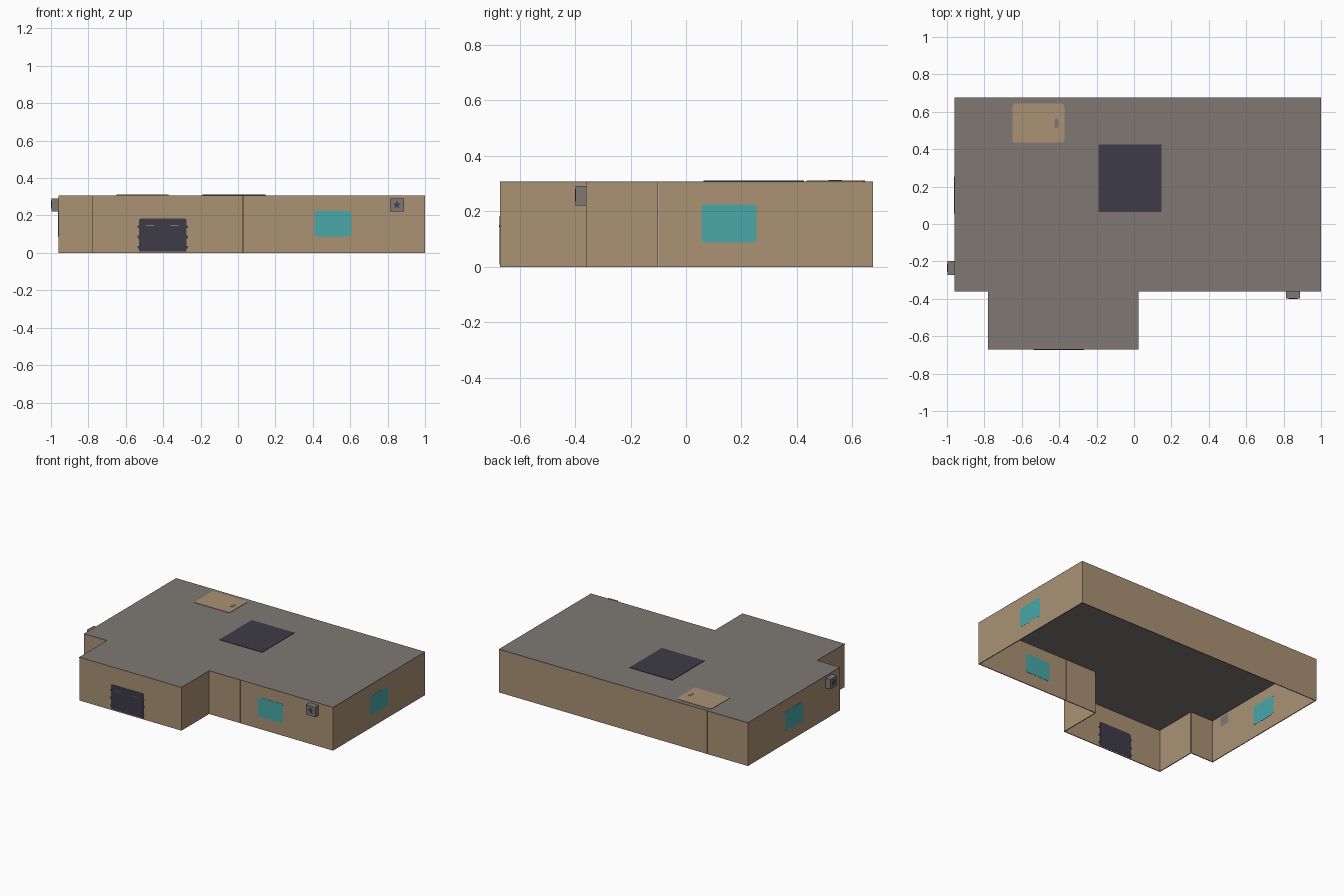
import bpy, bmesh, math
from mathutils import Vector

if "Cube" in bpy.data.objects:
    bpy.data.objects.remove(bpy.data.objects["Cube"])


def material(name, r, g, b):
    lin = [((c / 255 + 0.055) / 1.055) ** 2.4 for c in (r, g, b)]
    m = bpy.data.materials.new(name)
    m.diffuse_color = (*lin, 1)
    m.use_nodes = True
    m.node_tree.nodes["Principled BSDF"].inputs["Base Color"].default_value = m.diffuse_color
    return m


TAN = material("tan wall", 170, 146, 116)
GREY = material("warm grey", 126, 121, 116)
NAVY = material("dark slate", 61, 60, 72)
TEAL = material("teal glass", 72, 168, 169)

X, Y, Z = Vector((1, 0, 0)), Vector((0, 1, 0)), Vector((0, 0, 1))
H, T = 0.305, 0.006            # wall height and thickness


def prism(name, pts, thick, mat, origin, u, v):
    """Extrude a 2D outline (in axes u, v) along u x v, starting at origin."""
    n = u.cross(v)
    bm = bmesh.new()
    low = [bm.verts.new(origin + u * a + v * b) for a, b in pts]
    face = bm.faces.new(low)
    new = bmesh.ops.extrude_face_region(bm, geom=[face])["geom"]
    bmesh.ops.translate(bm, vec=n * thick, verts=[e for e in new if isinstance(e, bmesh.types.BMVert)])
    bmesh.ops.recalc_face_normals(bm, faces=bm.faces)
    me = bpy.data.meshes.new(name)
    bm.to_mesh(me)
    bm.free()
    me.materials.append(mat)
    ob = bpy.data.objects.new(name, me)
    bpy.context.collection.objects.link(ob)
    return ob


def rect(a0, b0, a1, b1, r_low=0.0, r_top=0.0):
    """Rectangle outline with optional rounded lower and upper corners."""
    pts = []
    for i, (a, b, sa, sb, r) in enumerate([(a0, b0, 1, 1, r_low), (a1, b0, -1, 1, r_low),
                                           (a1, b1, -1, -1, r_top), (a0, b1, 1, -1, r_top)]):
        if r == 0:
            pts.append((a, b))
            continue
        for k in range(5):
            t = math.pi + i * math.pi / 2 + k * math.pi / 8
            pts.append((a + sa * r + r * math.cos(t), b + sb * r + r * math.sin(t)))
    return pts


def wall(name, cuts, origin, u):
    """Row of wall panels with fine seams; outer face at origin, facing u x Z."""
    n = u.cross(Z)
    for i, (a, b) in enumerate(zip(cuts, cuts[1:])):
        prism(f"{name}_panel_{i + 1}", rect(a + 0.0005, 0, b - 0.0005, H), T, TAN,
              origin - n * T, u, Z)


# Outer walls
wall("front_wall_left", [-0.96, -0.78], -0.36 * Y, X)
wall("front_wall_right", [0.025, 0.27, 0.757, 1.0], -0.36 * Y, X)
wall("garage_front_wall", [-0.78, 0.025], -0.671 * Y, X)
wall("garage_right_wall", [-0.671, -0.36], 0.025 * X, Y)
wall("garage_left_wall", [0.36, 0.671], -0.78 * X, -Y)
wall("right_wall", [-0.36, -0.1, 0.415, 0.675], 1.0 * X, Y)
wall("left_wall", [-0.675, -0.415, 0.1, 0.36], -0.96 * X, -Y)
wall("back_wall", [-1.0, -0.67, -0.03, 0.64, 0.96], 0.675 * Y, -X)

# Roof slab
outline = [(-0.96, 0.675), (-0.96, -0.36), (-0.78, -0.36), (-0.78, -0.671),
           (0.025, -0.671), (0.025, -0.36), (1.0, -0.36), (1.0, 0.675)]
prism("roof", outline, T, GREY, (H - 0.003) * Z, X, Y)

# Roof skylight panel and hatch with handle
TOP = H + 0.003
prism("roof_panel", rect(-0.19, 0.063, 0.146, 0.426), 0.004, NAVY, (TOP - 0.001) * Z, X, Y)
prism("roof_hatch", rect(-0.65, 0.435, -0.372, 0.645, 0, 0.018), 0.004, TAN, (TOP - 0.001) * Z, X, Y)
prism("hatch_handle", rect(-0.426, 0.513, -0.405, 0.563, 0.009, 0.009), 0.002, GREY, (TOP + 0.0025) * Z, X, Y)


def window(name, a0, a1, origin, u):
    # Pane passes through the wall so it shows on both sides
    n = u.cross(Z)
    prism(name, rect(a0, 0.088, a1, 0.225, 0.015, 0.015), 0.009, TEAL, origin - n * 0.0075, u, Z)


window("front_window", 0.41, 0.607, -0.36 * Y, X)
window("right_window", 0.055, 0.255, 1.0 * X - 0.001 * X, Y)
window("left_window", -0.255, -0.055, -0.96 * X, -Y)

# Garage door with hinges and two slot lights
G = -0.671 * Y
prism("garage_door", rect(-0.53, 0.008, -0.275, 0.183, 0, 0.01), 0.0095, NAVY, G + 0.0075 * Y, X, Z)
for i, x in enumerate((-0.47, -0.34)):
    prism(f"door_slot_{i + 1}", rect(x - 0.022, 0.144, x + 0.022, 0.15), 0.002, GREY, G - 0.0015 * Y, X, Z)
for side, x in (("left", -0.532), ("right", -0.273)):
    for i, z in enumerate((0.03, 0.085, 0.14)):
        prism(f"door_hinge_{side}_{i + 1}", rect(x - 0.006, z - 0.007, x + 0.006, z + 0.007),
              0.009, NAVY, G + 0.0075 * Y, X, Z)


def air_unit(name, a, origin, u):
    # Grey box on the wall with a dark five-bladed fan on its face
    n = u.cross(Z)
    prism(name, rect(a - 0.037, 0.222, a + 0.037, 0.292), 0.044, GREY, origin - n * 0.006, u, Z)
    star = []
    for k in range(10):
        r = 0.024 if k % 2 == 0 else 0.009
        t = math.pi / 2 + k * math.pi / 5
        star.append((a + r * math.cos(t), 0.257 + r * math.sin(t)))
    prism(name + "_fan", star, 0.003, NAVY, origin + n * 0.037, u, Z)


air_unit("front_air_unit", 0.85, -0.36 * Y, X)
air_unit("left_air_unit", 0.235, -0.96 * X, -Y)
